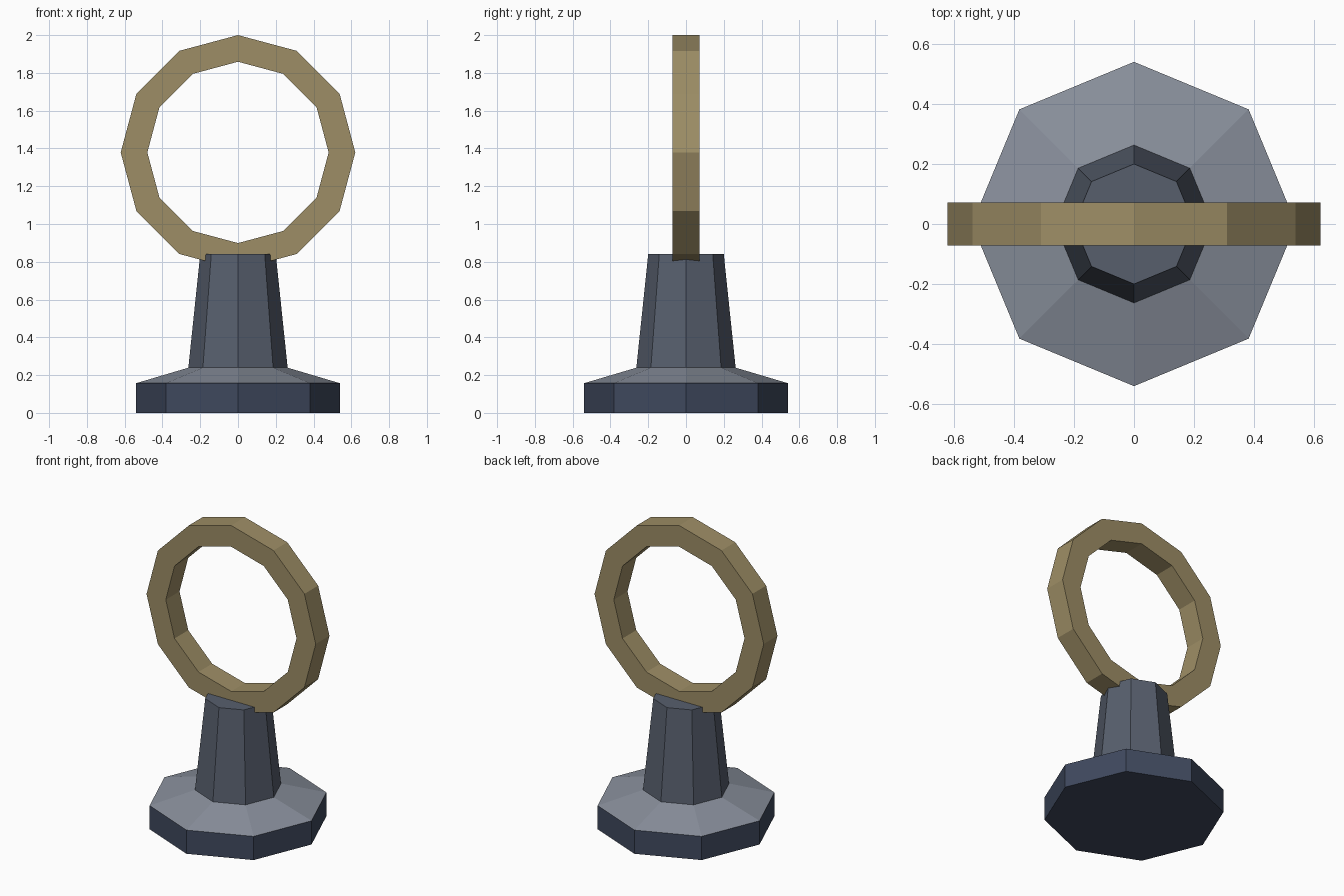
import bpy, math

if "Cube" in bpy.data.objects:
    bpy.data.objects.remove(bpy.data.objects["Cube"])


def material(name, rgb):
    m = bpy.data.materials.new(name)
    m.diffuse_color = (*rgb, 1)
    m.use_nodes = True
    m.node_tree.nodes["Principled BSDF"].inputs["Base Color"].default_value = m.diffuse_color
    return m


def make(name, verts, faces, mats):
    me = bpy.data.meshes.new(name)
    me.from_pydata(verts, [], faces)
    for m in mats:
        me.materials.append(m)
    ob = bpy.data.objects.new(name, me)
    bpy.context.collection.objects.link(ob)
    return ob


def lathe(name, profile, sides, mats):
    """Closed solid turned about z; one material per profile segment."""
    verts = [(r * math.cos(math.tau * i / sides), r * math.sin(math.tau * i / sides), z)
             for r, z in profile for i in range(sides)]
    faces, slots = [], []
    for k in range(len(profile) - 1):
        for i in range(sides):
            j = (i + 1) % sides
            faces.append((k * sides + i, k * sides + j,
                          (k + 1) * sides + j, (k + 1) * sides + i))
            slots.append(k)
    last = (len(profile) - 1) * sides
    faces += [tuple(reversed(range(sides))), tuple(range(last, last + sides))]
    slots += [0, len(profile) - 2]
    ob = make(name, verts, faces, mats)
    for p, s in zip(ob.data.polygons, slots):
        p.material_index = s
    return ob


def hoop(name, outer, inner, half, cz, sides, mat):
    """Flat upright ring with a rectangular section."""
    section = [(outer, -half), (outer, half), (inner, half), (inner, -half)]
    verts = [(r * math.sin(math.tau * i / sides), y, cz + r * math.cos(math.tau * i / sides))
             for i in range(sides) for r, y in section]
    faces = []
    for i in range(sides):
        a, b = i * 4, (i + 1) % sides * 4
        for k in range(4):
            n = (k + 1) % 4
            faces.append((a + k, a + n, b + n, b + k))
    return make(name, verts, faces, [mat])


navy = material("dark_blue", (0.05, 0.066, 0.112))
grey = material("blue_grey", (0.248, 0.275, 0.33))
slate = material("slate", (0.095, 0.113, 0.152))
brass = material("brass", (0.34, 0.27, 0.132))

# Octagonal base with sloped top
lathe("base", [(0.54, 0), (0.54, 0.157), (0.26, 0.24)], 8, [navy, grey])
# Tapered octagonal column
lathe("column", [(0.263, 0.238), (0.2, 0.84)], 8, [slate])
# Twelve-sided ring sunk into the column top
hoop("ring", 0.621, 0.48, 0.072, 1.379, 12, brass)
